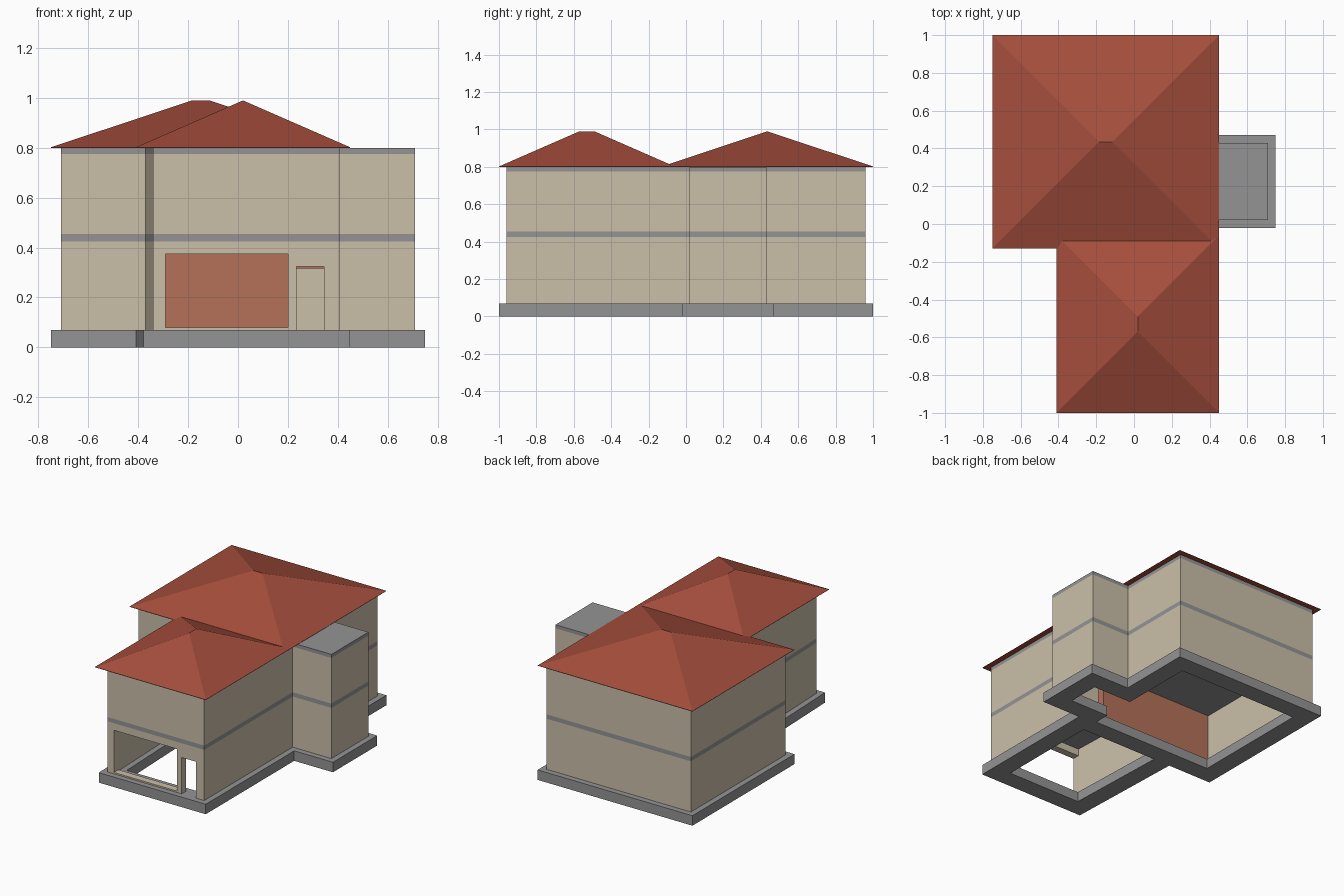
import bpy, bmesh
from mathutils import Vector

cube = bpy.data.objects.get("Cube")
if cube:
    bpy.data.objects.remove(cube, do_unlink=True)


def material(name, rgb):
    # rgb is 0-255 display colour, converted to linear
    lin = [((c / 255 + 0.055) / 1.055) ** 2.4 for c in rgb]
    m = bpy.data.materials.new(name)
    m.use_nodes = True
    m.diffuse_color = (*lin, 1)
    m.node_tree.nodes["Principled BSDF"].inputs["Base Color"].default_value = (*lin, 1)
    return m


PLASTER = material("beige plaster", (203, 191, 169))
CONCRETE = material("grey concrete", (148, 148, 149))
TILE = material("red roof tile", (165, 78, 60))
BRICK = material("red brick", (181, 113, 90))


def make(name, verts, faces, mat):
    mesh = bpy.data.meshes.new(name)
    bm = bmesh.new()
    vs = [bm.verts.new(v) for v in verts]
    for f in faces:
        bm.faces.new([vs[i] for i in f])
    bmesh.ops.recalc_face_normals(bm, faces=bm.faces)
    bm.to_mesh(mesh)
    bm.free()
    if mat:
        mesh.materials.append(mat)
    ob = bpy.data.objects.new(name, mesh)
    bpy.context.collection.objects.link(ob)
    return ob


def offset(poly, d):
    """Move every edge of a counter-clockwise outline inward by d."""
    out = []
    for i, p in enumerate(poly):
        p = Vector(p)
        a = (p - Vector(poly[i - 1])).normalized()
        b = (Vector(poly[(i + 1) % len(poly)]) - p).normalized()
        na, nb = Vector((-a.y, a.x)), Vector((-b.y, b.x))
        out.append(tuple(p + (na + nb) * d / (1 + na.dot(nb))))
    return out


def slab(name, poly, z0, z1, mat):
    n = len(poly)
    verts = [(x, y, z) for z in (z0, z1) for x, y in poly]
    faces = [range(n), range(n, 2 * n)]
    faces += [(i, (i + 1) % n, (i + 1) % n + n, i + n) for i in range(n)]
    return make(name, verts, faces, mat)


def ring(name, outer, width, z0, z1, mat):
    n = len(outer)
    inner = offset(outer, width)
    loops = [(outer, z0), (outer, z1), (inner, z1), (inner, z0)]
    verts = [(x, y, z) for loop, z in loops for x, y in loop]
    faces = []
    for k in range(4):
        a, b = k * n, (k + 1) % 4 * n
        faces += [(a + i, a + (i + 1) % n, b + (i + 1) % n, b + i) for i in range(n)]
    return make(name, verts, faces, mat)


def box(name, x0, x1, y0, y1, z0, z1, mat):
    return slab(name, [(x0, y0), (x1, y0), (x1, y1), (x0, y1)], z0, z1, mat)


def cut(ob, *bounds):
    cutter = box("cutter", *bounds, None)
    cutter.hide_render = True
    mod = ob.modifiers.new("opening", 'BOOLEAN')
    mod.operation = 'DIFFERENCE'
    mod.solver = 'EXACT'
    mod.object = cutter
    bpy.context.view_layer.objects.active = ob
    bpy.ops.object.modifier_apply(modifier=mod.name)
    bpy.data.objects.remove(cutter, do_unlink=True)


def hip_roof(name, x0, x1, y0, y1, ridge_a, ridge_b, mat):
    """Rectangle of eaves rising to a short ridge; the ridge runs along x or y."""
    lo, hi = 0.802, 0.99
    corners = [(x0, y0), (x1, y0), (x1, y1), (x0, y1)]
    verts = [(x, y, 0.8) for x, y in corners] + [(x, y, lo) for x, y in corners]
    verts += [(*ridge_a, hi), (*ridge_b, hi)]
    faces = [(0, 1, 2, 3)] + [(i, (i + 1) % 4, (i + 1) % 4 + 4, i + 4) for i in range(4)]
    if ridge_a[1] == ridge_b[1]:
        faces += [(4, 5, 9, 8), (5, 6, 9), (6, 7, 8, 9), (7, 4, 8)]
    else:
        faces += [(4, 5, 8), (5, 6, 9, 8), (6, 7, 9), (7, 4, 8, 9)]
    return make(name, verts, faces, mat)


# Wall outline: front wing, side tower and main block
PLAN = [(-0.34, -0.96), (0.41, -0.96), (0.41, 0.02), (0.71, 0.02), (0.71, 0.43),
        (0.41, 0.43), (0.41, 0.96), (-0.71, 0.96), (-0.71, -0.09), (-0.37, -0.09)]
WALL = 0.05

# Foundation strip around the outline and under the partition
ring("foundation", offset(PLAN, -0.04), WALL + 0.08, 0, 0.07, CONCRETE)
box("partition_footing", -0.285, 0.325, -0.13, 0, 0, 0.07, CONCRETE)

# Storeys and floor slabs
lower = ring("lower_walls", PLAN, WALL, 0.07, 0.425, PLASTER)
slab("middle_slab", PLAN, 0.425, 0.455, CONCRETE)
ring("upper_walls", PLAN, WALL, 0.455, 0.775, PLASTER)
slab("top_slab", PLAN, 0.775, 0.8, CONCRETE)

# Brick partition between the front wing and the main block
partition = box("partition_wall", -0.66, 0.36, -0.085, -0.036, 0.07, 0.425, BRICK)

# Wide opening, front doorway and inner doorway
cut(lower, -0.29, 0.2, -1.1, -0.8, 0.08, 0.375)
cut(lower, 0.235, 0.345, -1.1, -0.8, 0.05, 0.325)
cut(partition, 0.23, 0.35, -0.2, 0.1, 0.05, 0.317)

# Hip roofs
hip_roof("main_roof", -0.75, 0.45, -0.13, 1.0, (-0.185, 0.435), (-0.115, 0.435), TILE)
hip_roof("front_roof", -0.41, 0.45, -1.0, -0.06, (0.02, -0.57), (0.02, -0.49), TILE)
